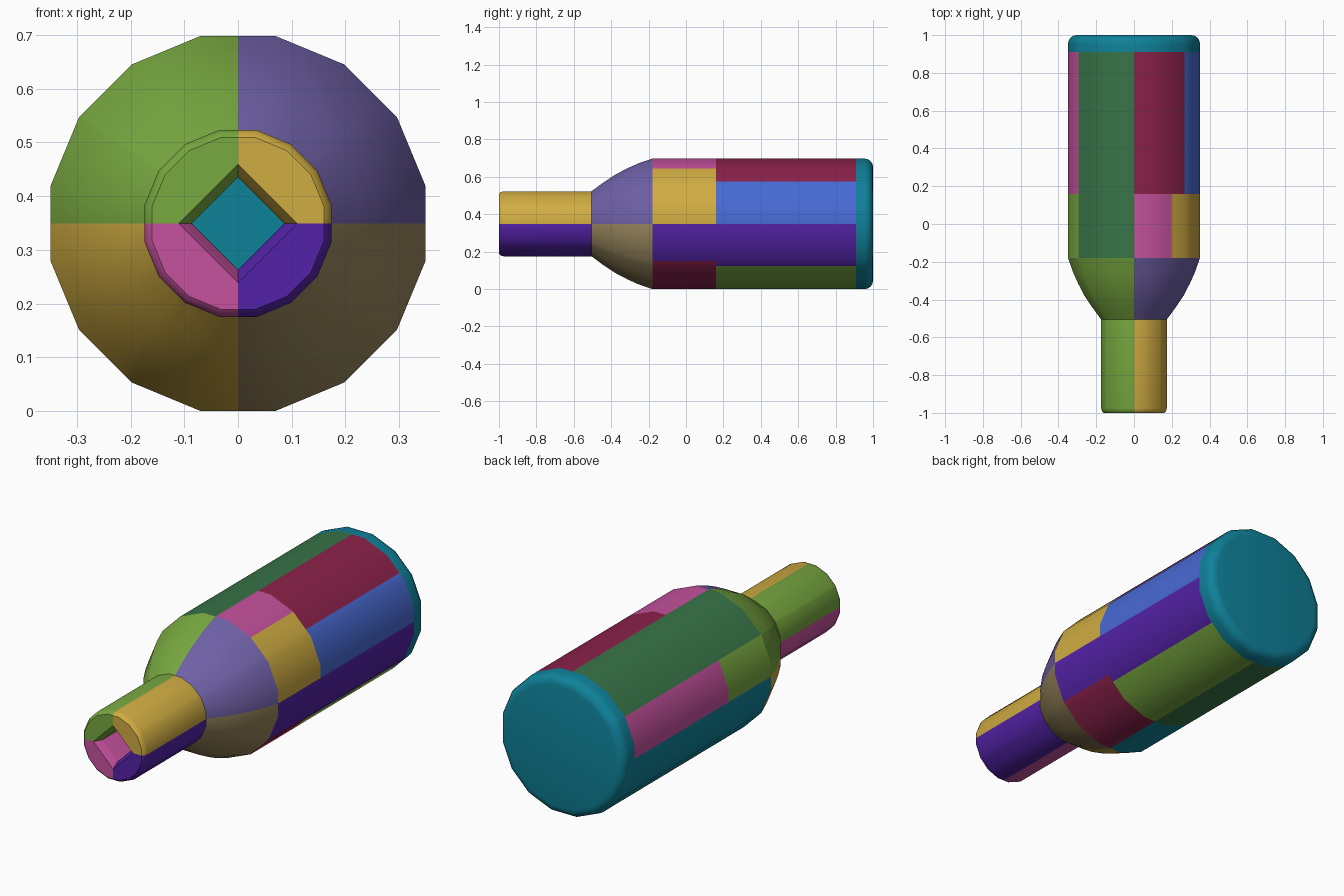
import bpy, bmesh, math

cube = bpy.data.objects.get("Cube")
if cube:
    bpy.data.objects.remove(cube, do_unlink=True)

CENTRE_Z = 0.349


def lin(c):
    c /= 255
    return c / 12.92 if c <= 0.04045 else ((c + 0.055) / 1.055) ** 2.4


COLOURS = {
    "light_green": (120, 168, 64), "dark_green": (56, 116, 72),
    "lavender": (110, 96, 166), "gold": (208, 172, 66),
    "pink": (198, 82, 158), "crimson": (140, 34, 74),
    "blue": (72, 106, 212), "purple": (84, 34, 168),
    "teal": (15, 130, 154), "tan": (152, 134, 92),
}
MATS = {}
for cname, rgb in COLOURS.items():
    m = bpy.data.materials.new(cname)
    m.use_nodes = True
    col = [lin(c) for c in rgb] + [1]
    m.diffuse_color = col
    m.node_tree.nodes["Principled BSDF"].inputs["Base Color"].default_value = col
    MATS[cname] = m

# Angles: sixteen corners, plus the panel seams that cut across flat sides
SEAMS = [0, 40, 90, 146, 180, 230, 270, 320]
ANGLES = sorted([11.25 + 22.5 * k for k in range(16)] + SEAMS)


def reach(angle, radius, diamond):
    """Distance from axis to the outline of a 16-gon or a diamond."""
    a = math.radians(angle)
    if diamond:
        return radius / (abs(math.cos(a)) + abs(math.sin(a)))
    off = (angle + 11.25) % 22.5 - 11.25
    return radius / math.cos(math.radians(off))


def lathe(name, profile, colour, cap_start=None, cap_end=None):
    """Skin a profile of (y, radius, diamond) around the y axis.
    colour(angle, y) names the colour of each face."""
    bm = bmesh.new()
    names = list(COLOURS)
    rings = []
    for y, r, diamond in profile:
        ring = []
        for a in ANGLES:
            d, t = reach(a, r, diamond), math.radians(a)
            ring.append(bm.verts.new((d * math.cos(t), y, CENTRE_Z + d * math.sin(t))))
        rings.append(ring)
    n = len(ANGLES)
    for i in range(len(rings) - 1):
        ymid = (profile[i][0] + profile[i + 1][0]) / 2
        for j in range(n):
            k = (j + 1) % n
            a1 = ANGLES[k] + (360 if k == 0 else 0)
            f = bm.faces.new((rings[i][j], rings[i + 1][j], rings[i + 1][k], rings[i][k]))
            f.material_index = names.index(colour(((ANGLES[j] + a1) / 2) % 360, ymid))
    if cap_start:
        bm.faces.new(rings[0]).material_index = names.index(cap_start)
    if cap_end:
        bm.faces.new(rings[-1][::-1]).material_index = names.index(cap_end)
    mesh = bpy.data.meshes.new(name)
    bm.to_mesh(mesh)
    bm.free()
    for cname in names:
        mesh.materials.append(MATS[cname])
    ob = bpy.data.objects.new(name, mesh)
    bpy.context.collection.objects.link(ob)
    bpy.ops.object.select_all(action="DESELECT")
    ob.select_set(True)
    bpy.context.view_layer.objects.active = ob
    bpy.ops.object.shade_smooth_by_angle(angle=math.radians(32))
    return ob


def quarters(*four):
    return lambda angle, y: four[int(angle // 90) % 4]


def panels(table):
    """Pick the colour of the first panel whose end angle is not passed."""
    return lambda angle: next(c for end, c in table if angle < end)


front_row = panels([(56, "gold"), (90, "pink"), (146, "dark_green"), (180, "light_green"),
                    (270, "teal"), (326, "crimson"), (360, "purple")])
back_row = panels([(40, "blue"), (90, "crimson"), (146, "dark_green"), (180, "pink"),
                   (230, "teal"), (270, "dark_green"), (320, "light_green"), (360, "purple")])

# Neck with its diamond bore, from the bore floor out over the lip
lathe("neck", [(0.90, 0.086, True), (-0.96, 0.086, True), (-0.97, 0.09, True),
               (-1.0, 0.11, True), (-1.0, 0.160, False), (-0.992, 0.169, False),
               (-0.975, 0.174, False), (-0.505, 0.174, False)],
      quarters("gold", "light_green", "pink", "purple"), cap_start="teal")

# Rounded shoulder
lathe("shoulder", [(-0.505, 0.174, False), (-0.44, 0.222, False), (-0.38, 0.262, False),
                   (-0.315, 0.296, False), (-0.255, 0.323, False), (-0.18, 0.349, False)],
      quarters("lavender", "light_green", "gold", "tan"))

# Straight body with two rows of panels
lathe("body", [(-0.18, 0.349, False), (0.16, 0.349, False), (0.91, 0.349, False)],
      lambda angle, y: front_row(angle) if y < 0.16 else back_row(angle))

# Base with a rounded rim
rim = [(0.955 + 0.045 * math.sin(t), 0.304 + 0.045 * math.cos(t), False)
       for t in (math.radians(22.5 * k) for k in range(5))]
lathe("base", [(0.91, 0.349, False)] + rim, lambda angle, y: "teal", cap_end="teal")
